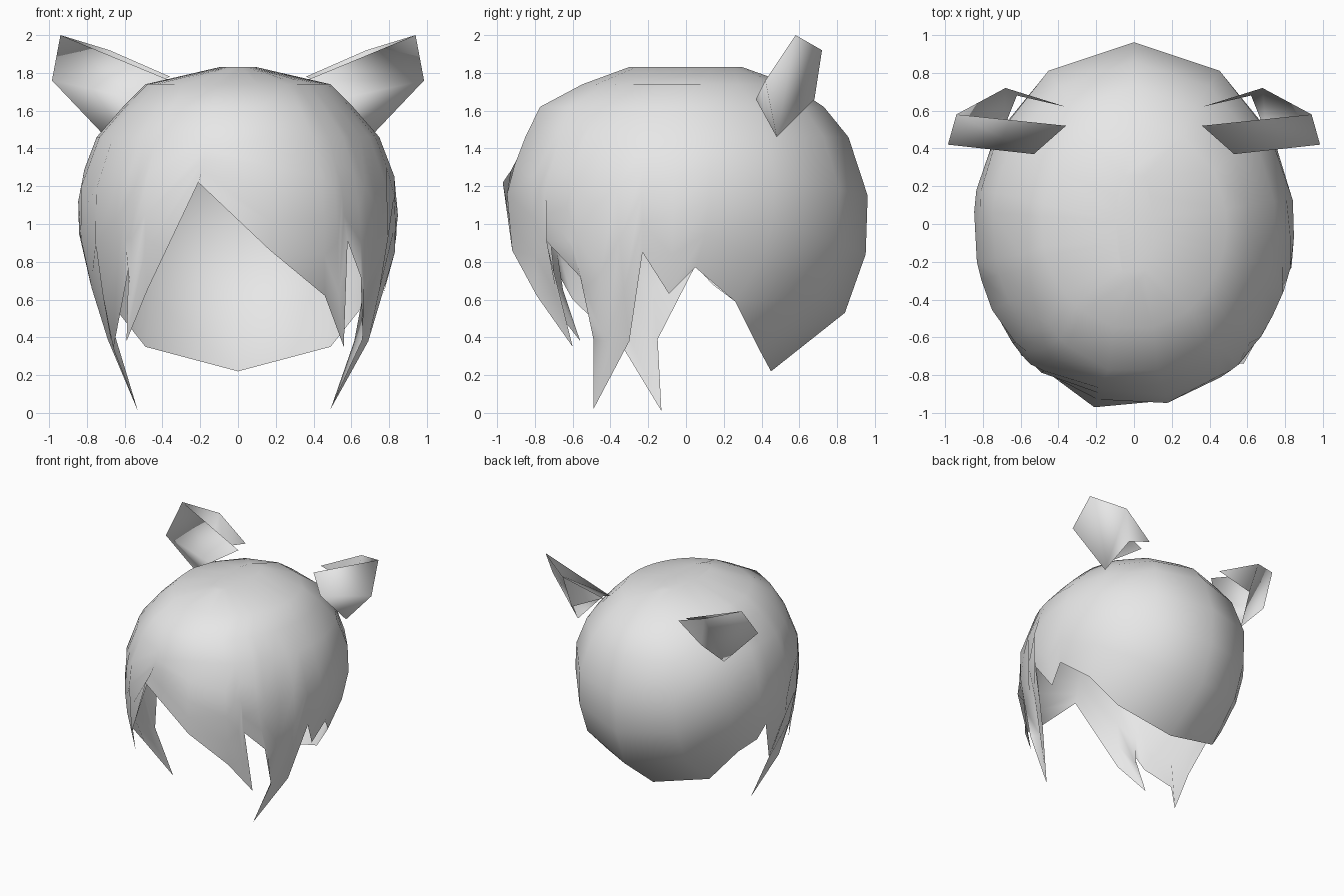
import bpy, bmesh
from math import cos, sin, radians
from mathutils import Vector

cube = bpy.data.objects.get("Cube")
if cube:
    bpy.data.objects.remove(cube)

grey = bpy.data.materials.new("plain_grey")
grey.use_nodes = True
grey.diffuse_color = (0.8, 0.8, 0.8, 1)
grey.node_tree.nodes["Principled BSDF"].inputs["Base Color"].default_value = (0.8, 0.8, 0.8, 1)

# Head profile: height, half width, depth to the front, depth to the back
PROFILE = [(1.83, .10, .31, .30), (1.74, .49, .56, .55), (1.62, .61, .79, .73),
           (1.46, .75, .87, .86), (1.20, .85, .97, .96), (.92, .85, .92, .97),
           (.62, .78, .80, .90), (.39, .70, .65, .75), (.22, .62, .52, .45), (0, .52, .5, .4)]

# Hem: column angle, then where that column ends (back, left side, fringe, right side)
HEM = [(90, 0, .45, .22), (58, .49, .38, .35), (30, .68, .26, .59), (8, .80, .05, .77),
       (-4, .77, -.09, .63), (-14, .83, -.23, .85), (-22, .69, -.30, .38),
       (-30, .49, -.49, .02), (-38, .66, -.49, .39), (-42, .65, -.56, .72),
       (-50, .58, -.74, .91), (-53, .56, -.60, .35), (-58, .46, -.79, .62),
       (-78, .17, -.92, .86), (-103, -.21, -.97, 1.22), (-125, -.48, -.77, .65),
       (-130, -.59, -.56, .38), (-134, -.58, -.69, .76), (-139, -.61, -.60, .60),
       (-152, -.66, -.33, .34), (-162, -.53, -.13, .01), (-168, -.69, -.15, .39),
       (-184, -.80, .05, .78), (-191, -.78, .14, .68), (-210, -.68, .26, .59),
       (-238, -.49, .38, .35)]


def on_head(angle, z):
    """Point of the head surface at an angle and height."""
    for hi, lo in zip(PROFILE, PROFILE[1:]):
        if z >= lo[0]:
            break
    t = (z - lo[0]) / (hi[0] - lo[0])
    rx, front, back = (l + (h - l) * t for h, l in zip(hi[1:], lo[1:]))
    s = sin(radians(angle))
    return Vector((rx * cos(radians(angle)), (back if s > 0 else front) * s, z))


def finish(name, bm):
    mesh = bpy.data.meshes.new(name)
    bm.to_mesh(mesh)
    bm.free()
    mesh.materials.append(grey)
    mesh.shade_smooth()
    obj = bpy.data.objects.new(name, mesh)
    bpy.context.collection.objects.link(obj)
    return obj


# Hair shell: columns run down from the crown and sweep out to the hem points
bm = bmesh.new()
columns = []
for angle, x, y, hem_z in HEM:
    points = [on_head(angle, ring[0]) for ring in PROFILE[:4]]
    rim_z = PROFILE[3][0]
    sweep = Vector((x, y, hem_z)) - on_head(angle, hem_z)
    for f in (.25, .5, .75, 1):
        points.append(on_head(angle, rim_z + (hem_z - rim_z) * f) + sweep * f ** 3)
    columns.append([bm.verts.new(p) for p in points])
for a, b in zip(columns, columns[1:] + columns[:1]):
    for i in range(len(a) - 1):
        bm.faces.new((a[i], a[i + 1], b[i + 1], b[i]))
bm.faces.new([c[0] for c in columns])
bmesh.ops.recalc_face_normals(bm, faces=bm.faces)
finish("hair_shell", bm)

# Ears: folded leaf, open along the top, with a pointed outer end
BASE = [(.36, .52, 1.76), (.53, .37, 1.66), (.70, .48, 1.46), (.62, .68, 1.66), (.36, .62, 1.78)]
CORNERS = [(.985, .42, 1.76), (.94, .58, 2.0), (.68, .72, 1.92)]  # low, tip, back
FACES = [(0, 1, 5, 6), (1, 2, 5), (2, 7, 6, 5), (2, 3, 7), (3, 4, 7)]
for name, side in (("left_ear", 1), ("right_ear", -1)):
    bm = bmesh.new()
    verts = [bm.verts.new((x * side, y, z)) for x, y, z in BASE + CORNERS]
    for face in FACES:
        bm.faces.new([verts[i] for i in face[::side]])
    finish(name, bm)
